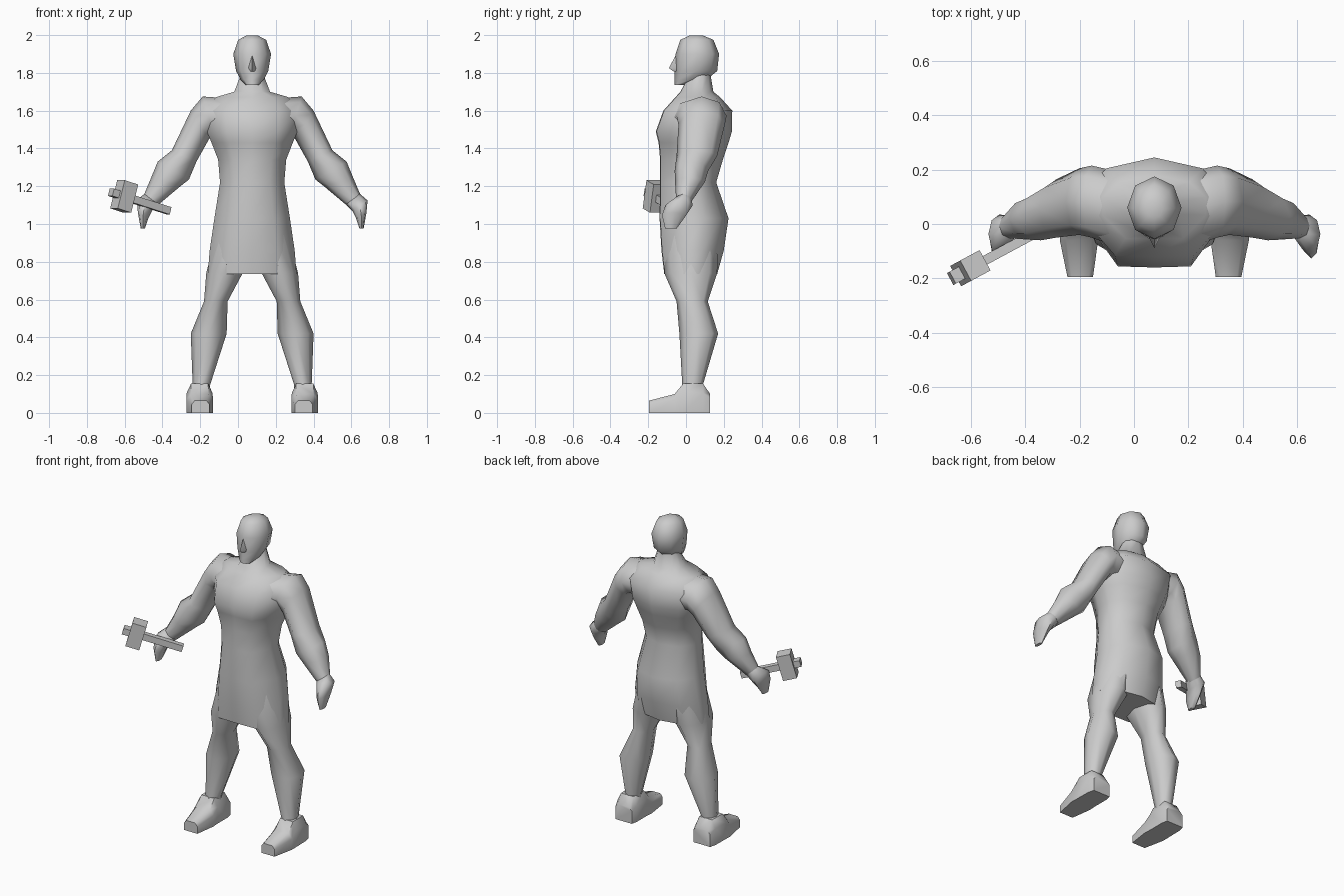
import bpy, bmesh, math
from mathutils import Vector, Matrix

CX = 0.075  # the figure's own centre line
grey = bpy.data.materials.new("plain grey")
grey.diffuse_color = (0.6, 0.6, 0.6, 1)


def finish(name, bm, angle):
    bmesh.ops.recalc_face_normals(bm, faces=bm.faces)
    me = bpy.data.meshes.new(name)
    bm.to_mesh(me)
    bm.free()
    me.materials.append(grey)
    ob = bpy.data.objects.new(name, me)
    bpy.context.collection.objects.link(ob)
    if angle:
        me.shade_smooth()
        me.set_sharp_from_angle(angle=math.radians(angle))
    return ob


def loft(name, rings, side=1, angle=60):
    """Skin closed rings of points; side = -1 mirrors across the centre line."""
    bm = bmesh.new()
    loops = [[bm.verts.new((CX + side * x, y, z)) for x, y, z in r] for r in rings]
    n = len(loops[0])
    for a, b in zip(loops, loops[1:]):
        for i in range(n):
            j = (i + 1) % n
            bm.faces.new((a[i], a[j], b[j], b[i]))
    bm.faces.new(loops[0])
    bm.faces.new(loops[-1])
    return finish(name, bm, angle)


def mirrored(half):
    return half + [(-x, y) for x, y in reversed(half) if x]


def flat_ring(z, x0, x1, y0, y1, shape):
    cx, cy, rx, ry = (x0 + x1) / 2, (y0 + y1) / 2, (x1 - x0) / 2, (y1 - y0) / 2
    return [(cx + u * rx, cy + v * ry, z) for u, v in shape]


OCT = [(math.sin(i * math.pi / 4), -math.cos(i * math.pi / 4)) for i in range(8)]
BODY = mirrored([(0, -1), (0.56, -0.98), (1, -0.25), (1, 0.3), (0.68, 0.78), (0, 1)])

# torso: height, half width, front, back
torso = [(0.735, 0.235, -0.115, 0.165), (0.86, 0.225, -0.13, 0.2),
         (1.03, 0.2, -0.14, 0.225), (1.22, 0.17, -0.137, 0.16),
         (1.34, 0.18, -0.137, 0.195), (1.43, 0.215, -0.145, 0.225),
         (1.49, 0.24, -0.16, 0.243), (1.6, 0.26, -0.12, 0.245),
         (1.672, 0.19, -0.055, 0.18), (1.7, 0.095, -0.03, 0.145),
         (1.79, 0.06, 0.02, 0.13)]
loft("torso", [flat_ring(z, -w, w, f, b, BODY) for z, w, f, b in torso])

# head with jutting chin
head = [(1.737, 0.035, -0.06, 0.0), (1.765, 0.062, -0.062, 0.11),
        (1.81, 0.085, -0.06, 0.165), (1.9, 0.1, -0.055, 0.175),
        (1.975, 0.074, -0.03, 0.145), (1.998, 0.03, 0.02, 0.09)]
loft("head", [flat_ring(z, -w, w, f, b, OCT) for z, w, f, b in head])

# nose: a slim wedge
loft("nose", [[(-0.006, -0.045, 1.89), (0, -0.057, 1.89), (0.006, -0.045, 1.89)],
              [(-0.022, -0.045, 1.825), (0, -0.09, 1.825), (0.022, -0.045, 1.825)],
              [(-0.018, -0.045, 1.808), (0, -0.066, 1.808), (0.018, -0.045, 1.808)]])

# legs: height, inner, outer, front, back
leg = [(0.95, 0.02, 0.19, -0.1, 0.17), (0.74, 0.05, 0.243, -0.115, 0.165),
       (0.59, 0.13, 0.255, -0.05, 0.115), (0.42, 0.135, 0.325, -0.035, 0.17),
       (0.15, 0.222, 0.315, -0.02, 0.09), (0.08, 0.222, 0.32, -0.03, 0.1)]

# feet: depth, inner, outer, shoulder height, top height
foot = [(-0.195, 0.226, 0.32, 0.045, 0.065), (-0.06, 0.207, 0.348, 0.07, 0.1),
        (-0.015, 0.21, 0.347, 0.105, 0.155), (0.09, 0.21, 0.345, 0.105, 0.155),
        (0.128, 0.218, 0.335, 0.08, 0.1)]


def foot_ring(y, a, b, s, t):
    d = (b - a) * 0.17
    return [(a, y, 0), (b, y, 0), (b, y, s), (b - d, y, t), (a + d, y, t), (a, y, s)]


# arms: outer x z, inner x z, front, back
arm = [(0.12, 1.665, 0.12, 1.45, -0.09, 0.19), (0.262, 1.675, 0.2, 1.47, -0.05, 0.215),
       (0.325, 1.6, 0.228, 1.45, -0.04, 0.205), (0.425, 1.39, 0.295, 1.33, -0.05, 0.165),
       (0.5, 1.33, 0.335, 1.235, -0.06, 0.118), (0.535, 1.245, 0.38, 1.2, -0.058, 0.1),
       (0.575, 1.15, 0.505, 1.095, -0.052, 0.03)]
hand = [(0.57, 1.16, 0.495, 1.105, -0.05, 0.03), (0.611, 1.125, 0.53, 1.07, -0.11, 0.035),
        (0.605, 1.06, 0.55, 1.03, -0.127, 0.0), (0.59, 0.975, 0.568, 0.975, -0.11, -0.05)]


def arm_ring(xo, zo, xi, zi, f, b):
    return [((xo + xi) / 2 + u * (xo - xi) / 2, (f + b) / 2 + v * (b - f) / 2,
             (zo + zi) / 2 + u * (zo - zi) / 2) for u, v in OCT]


for side, tag in ((1, "left"), (-1, "right")):
    loft(tag + "_leg", [flat_ring(*r, OCT) for r in leg], side)
    loft(tag + "_foot", [foot_ring(*r) for r in foot], side, 50)
    loft(tag + "_arm", [arm_ring(*r) for r in arm], side)
    loft(tag + "_hand", [arm_ring(*r) for r in hand], side)

# hammer: boxes along one tilted axis
start, end = Vector((-0.365, -0.035, 1.07)), Vector((-0.672, -0.2, 1.168))
axis = (end - start).normalized()
across = axis.cross(Vector((0, 0, 1))).normalized()
up = across.cross(axis)
frame = Matrix((axis, across, up)).transposed().to_4x4()


def hammer_box(name, a, b, width, height):
    bm = bmesh.new()
    bmesh.ops.create_cube(bm, size=1)
    bm.transform(Matrix.Translation(start + axis * (a + b) / 2) @ frame
                 @ Matrix.Diagonal((b - a, width, height, 1)))
    finish(name, bm, 0)


hammer_box("hammer_handle", 0, 0.31, 0.035, 0.04)
hammer_box("hammer_head", 0.238, 0.322, 0.085, 0.155)
hammer_box("hammer_handle_tip", 0.3, 0.362, 0.05, 0.04)
